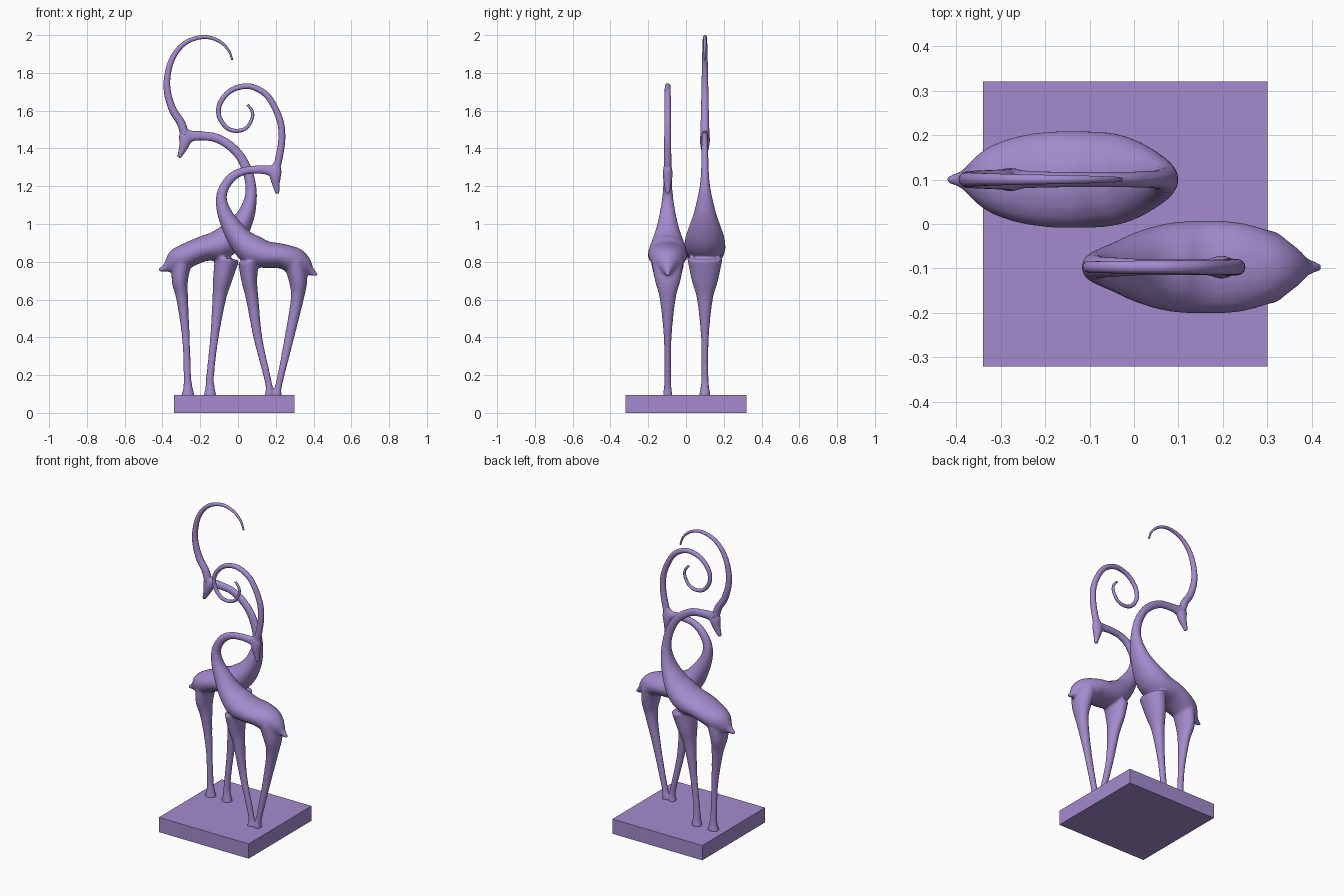
import bpy, bmesh, math
from mathutils import Vector

mat = bpy.data.materials.new("soft purple")
mat.diffuse_color = (0.37, 0.26, 0.62, 1)


def spline(pts, steps=6):
    """Catmull-Rom through stations (x, z, in-plane half size, y half size)."""
    p = [Vector(q) for q in pts]
    p = [2 * p[0] - p[1]] + p + [2 * p[-1] - p[-2]]
    out = []
    for i in range(1, len(p) - 2):
        a, b, c, d = p[i - 1:i + 3]
        for s in range(steps):
            t = s / steps
            out.append(0.5 * (2 * b + (c - a) * t + (2 * a - 5 * b + 4 * c - d) * t * t
                              + (3 * b - a - 3 * c + d) * t ** 3))
    return out + [p[-2]]


def loft(bm, pts, y, n=20):
    """Tube with elliptical sections following a path in the xz plane."""
    st = spline(pts)
    rings = []
    for i, q in enumerate(st):
        d = st[min(i + 1, len(st) - 1)] - st[max(i - 1, 0)]
        length = math.hypot(d[0], d[1])
        nx, nz = -d[1] / length, d[0] / length
        a, b = max(q[2], 0.003), max(q[3], 0.003)
        ring = []
        for k in range(n):
            t = 2 * math.pi * k / n
            u = a * math.cos(t)
            ring.append(bm.verts.new((q[0] + nx * u, y + b * math.sin(t), q[1] + nz * u)))
        rings.append(ring)
    for r0, r1 in zip(rings, rings[1:]):
        for k in range(n):
            bm.faces.new((r0[k], r0[(k + 1) % n], r1[(k + 1) % n], r1[k]))
    bm.faces.new(rings[0][::-1])
    bm.faces.new(rings[-1])


def make(name, paths, y, blend=False):
    bm = bmesh.new()
    for pts in paths:
        loft(bm, pts, y)
    bmesh.ops.recalc_face_normals(bm, faces=bm.faces)
    for f in bm.faces:
        f.smooth = True
    me = bpy.data.meshes.new(name)
    bm.to_mesh(me)
    bm.free()
    me.materials.append(mat)
    ob = bpy.data.objects.new(name, me)
    bpy.context.collection.objects.link(ob)
    if blend:  # fuse the parts into one flowing skin
        r = ob.modifiers.new("fuse", 'REMESH')
        r.mode = 'VOXEL'
        r.voxel_size = 0.007
        r.use_smooth_shade = True
        s = ob.modifiers.new("soften", 'SMOOTH')
        s.factor = 0.5
        s.iterations = 10


def horn(path, r0, r1):
    """Tapering horn stations from plain (x, z) points."""
    m = len(path) - 1
    return [(x, z, r0 + (r1 - r0) * i / m, r0 + (r1 - r0) * i / m) for i, (x, z) in enumerate(path)]


# Rear antelope: body and neck, head, two legs
make("rear_antelope", [
    [(-.42, .755, .009, .009), (-.385, .768, .022, .022), (-.35, .785, .052, .052),
     (-.31, .81, .068, .08), (-.25, .842, .066, .1), (-.18, .87, .068, .109),
     (-.1, .888, .08, .109), (-.045, .925, .078, .104), (0, .975, .064, .088),
     (.043, 1.05, .047, .062), (.066, 1.13, .034, .042), (.068, 1.2, .029, .028),
     (.05, 1.28, .028, .021), (.01, 1.36, .026, .019), (-.05, 1.42, .026, .018),
     (-.12, 1.457, .025, .018), (-.2, 1.467, .026, .019), (-.265, 1.465, .032, .021)],
    [(-.29, 1.51, .016, .016), (-.278, 1.465, .037, .026), (-.283, 1.425, .029, .026),
     (-.298, 1.385, .019, .019), (-.314, 1.35, .012, .012)],
    [(-.265, .088, .038, .032), (-.265, .13, .026, .024), (-.268, .2, .02, .019),
     (-.276, .4, .021, .021), (-.295, .6, .031, .042), (-.308, .7, .043, .068),
     (-.295, .8, .05, .08)],
    [(-.148, .088, .036, .032), (-.148, .13, .026, .024), (-.147, .2, .021, .019),
     (-.125, .4, .023, .021), (-.1, .6, .036, .042), (-.083, .7, .05, .07),
     (-.058, .82, .066, .095)],
], 0.1, True)

# Front antelope: body and neck, head, two legs
make("front_antelope", [
    [(.42, .728, .009, .009), (.385, .75, .024, .022), (.35, .775, .052, .052),
     (.3, .805, .07, .083), (.23, .83, .066, .102), (.15, .838, .072, .105),
     (.08, .86, .082, .1), (.02, .91, .068, .083), (-.03, .98, .054, .06),
     (-.072, 1.06, .039, .042), (-.088, 1.13, .03, .031), (-.075, 1.19, .027, .025),
     (-.03, 1.25, .025, .022), (.03, 1.28, .022, .019), (.1, 1.288, .022, .019),
     (.16, 1.284, .026, .019), (.195, 1.275, .03, .021)],
    [(.208, 1.33, .016, .016), (.198, 1.28, .034, .026), (.198, 1.24, .028, .025),
     (.203, 1.2, .019, .018), (.209, 1.158, .012, .011)],
    [(.162, .088, .023, .028), (.166, .13, .019, .021), (.152, .2, .019, .019),
     (.105, .4, .024, .021), (.076, .6, .033, .042), (.06, .7, .042, .068),
     (.055, .8, .055, .09)],
    [(.209, .088, .023, .028), (.212, .13, .019, .021), (.228, .2, .019, .019),
     (.272, .4, .026, .021), (.313, .6, .034, .042), (.318, .7, .049, .068),
     (.3, .8, .06, .085)],
], -0.097, True)

# Sweeping horns
make("rear_horn", [horn([
    (-.28, 1.47), (-.302, 1.535), (-.343, 1.6), (-.37, 1.68), (-.376, 1.76), (-.358, 1.85),
    (-.32, 1.92), (-.26, 1.97), (-.175, 1.99), (-.1, 1.968), (-.05, 1.92), (-.03, 1.868)],
    .024, .005)], 0.1)
make("front_horn", [horn([
    (.2, 1.28), (.217, 1.35), (.232, 1.45), (.222, 1.55), (.17, 1.66), (.11, 1.712), (.04, 1.73),
    (-.04, 1.705), (-.095, 1.64), (-.1, 1.57), (-.06, 1.51), (-.005, 1.493), (.045, 1.51),
    (.075, 1.56), (.074, 1.6), (.05, 1.632)],
    .02, .007)], -0.097)

# Base slab
bpy.ops.mesh.primitive_cube_add(size=1, location=(-.02, 0, .0475))
base = bpy.context.object
base.name = "base_slab"
base.scale = (.64, .64, .095)
base.data.materials.append(mat)
